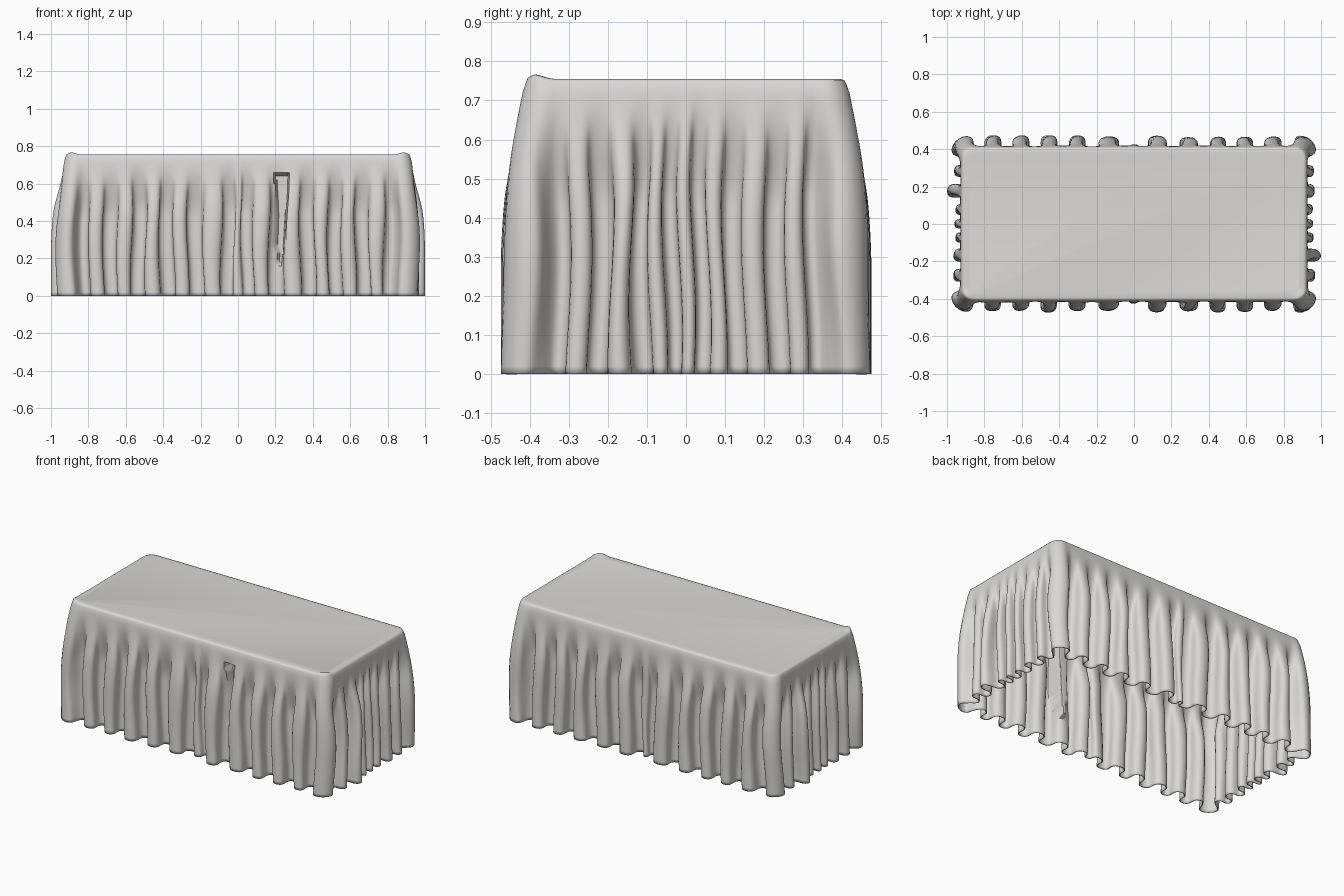
import bpy, bmesh, math, random

random.seed(4)
cube = bpy.data.objects.get("Cube")
if cube:
    bpy.data.objects.remove(cube, do_unlink=True)

# Table outline: half sizes, corner radius and height
HX, HY, R, TOP = 0.922, 0.41, 0.06, 0.755
A, B, Q = HX - R, HY - R, math.pi * R / 2
TOTAL = 4 * (A + B + Q)
STEPS = 20                       # points across one pleat
CORNERS = [(A, -B), (A, B), (-A, B), (-A, -B)]


def clamp(v, low=0.0, high=1.0):
    return max(low, min(high, v))


def smooth(v):
    v = clamp(v)
    return v * v * (3 - 2 * v)


def outline(s):
    """Point and outward normal on the rounded rectangle at arc length s."""
    s %= TOTAL
    for i, half in enumerate((A, B, A, B)):
        start = CORNERS[i - 1]
        ang = (i - 1) * math.pi / 2
        n = (math.cos(ang), math.sin(ang))
        if s <= 2 * half:
            return (start[0] - n[1] * s + n[0] * R, start[1] + n[0] * s + n[1] * R), n
        s -= 2 * half
        if s <= Q:
            ang += s / R
            n = (math.cos(ang), math.sin(ang))
            c = CORNERS[i]
            return (c[0] + n[0] * R, c[1] + n[1] * R), n
        s -= Q


# Pleat boundaries along the long and short sides
LONG = [-.83, -.68, -.53, -.38, -.23, -.04, .04, .21, .375, .52, .665, .82]
SHORT = [-.33, -.22, -.11, -.035, .035, .12, .235, .33]
right = 2 * A + Q + B
left = 4 * A + 3 * Q + 3 * B
valleys = [x + A for x in LONG]
valleys += [right + y for y in SHORT]
valleys += [2 * A + 2 * Q + 2 * B + A - x for x in reversed(LONG)]
valleys += [left - y for y in reversed(SHORT)]
FULL = (right - 0.16, left - 0.17)          # the fullest pleat on each short side

# Each pleat: start, width, depth, is it a corner, opening height, sway phase
pleats = []
ends = valleys[1:] + [valleys[0] + TOTAL]
for v, e in zip(valleys, ends):
    width = e - v
    corner = any(v < c + Q / 2 < e for c in
                 (2 * A, 2 * A + Q + 2 * B, 4 * A + 2 * Q + 2 * B, TOTAL - Q))
    if corner:
        depth = 0.07
    elif any(v < s < e for s in FULL):
        depth = 0.077
    elif abs(width - 0.08) < 0.001:
        depth = 0.015
    else:
        depth = 0.06 * clamp(width / 0.14, 0.6) * random.uniform(0.88, 1.08)
    pleats.append((v, width, depth, corner, random.uniform(0.71, 0.75), random.uniform(0, 6)))


def cloth_ring(bm, z):
    """One horizontal loop of the hanging cloth."""
    ring = []
    flare = 1 - (1 - clamp((TOP - z) / 0.5)) ** 2
    for k, (v, width, depth, corner, opens, phase) in enumerate(pleats):
        follow = pleats[(k + 1) % len(pleats)]
        for j in range(STEPS):
            t = j / STEPS
            fold = smooth((opens + (follow[4] - opens) * t - z) / 0.3)
            wave = 0.5 - 0.5 * math.cos(2 * math.pi * t)
            if corner:
                wave **= 0.65
            mean = 0.035 * flare
            peak = flare * depth
            inner = mean * (1 - fold) - 0.032 * fold
            outer = peak if corner else mean * (1 - fold) + peak * fold
            off = inner + (outer - inner) * wave
            # Loops swell at crest and trough and pinch between
            swell = (0.05 if corner else 0.085) * fold * width * math.sin(4 * math.pi * t)
            sway = phase + (follow[5] - phase) * t
            s = v + width * t + swell + 0.008 * fold * math.sin(8 * z + sway)
            (x, y), n = outline(s)
            ring.append(bm.verts.new((x + n[0] * off, y + n[1] * off, z)))
    return ring


def rim_ring(bm, inset, z, lift):
    """Loop of the tabletop edge, lifted a little at the front corners."""
    ring = []
    for v, width, depth, corner, opens, phase in pleats:
        for j in range(STEPS):
            t = j / STEPS
            (x, y), n = outline(v + width * t)
            up = lift * math.sin(math.pi * t) ** 2 if corner and y < 0 else 0
            ring.append(bm.verts.new((x - n[0] * inset, y - n[1] * inset, z + up)))
    return ring


# Tabletop and pleated skirt as one sheet of cloth
bm = bmesh.new()
rings = [rim_ring(bm, 0.04, TOP, 0), rim_ring(bm, 0.016, TOP, 0.011),
         rim_ring(bm, 0.005, TOP - 0.003, 0.009), rim_ring(bm, 0, TOP - 0.012, 0.004)]
ROWS = 36
rings += [cloth_ring(bm, (TOP - 0.035) * (1 - i / ROWS)) for i in range(ROWS + 1)]
bm.faces.new(rings[0])
for up, low in zip(rings, rings[1:]):
    for i in range(len(up)):
        j = (i + 1) % len(up)
        bm.faces.new((up[i], low[i], low[j], up[j]))

# Deep tapered tuck in the front, between two pleats
for vert in bm.verts:
    h = (vert.co.z - 0.17) / 0.47
    if vert.co.y < -0.3 and 0 < h < 1 and 0.213 - 0.015 * h < vert.co.x < 0.24 + 0.03 * h:
        vert.co.y = -0.35
bmesh.ops.recalc_face_normals(bm, faces=bm.faces)

mesh = bpy.data.meshes.new("tablecloth")
bm.to_mesh(mesh)
bm.free()
cloth = bpy.data.objects.new("tablecloth", mesh)
bpy.context.collection.objects.link(cloth)

# Plain pale grey fabric
fabric = bpy.data.materials.new("pale grey fabric")
fabric.use_nodes = True
colour = (0.7, 0.69, 0.675, 1)
fabric.diffuse_color = colour
fabric.node_tree.nodes["Principled BSDF"].inputs["Base Color"].default_value = colour
mesh.materials.append(fabric)

# Thin hem thickness and soft shading
solid = cloth.modifiers.new("cloth thickness", 'SOLIDIFY')
solid.thickness = 0.006
solid.offset = -1
bpy.context.view_layer.objects.active = cloth
cloth.select_set(True)
bpy.ops.object.shade_smooth_by_angle(angle=math.radians(50))
